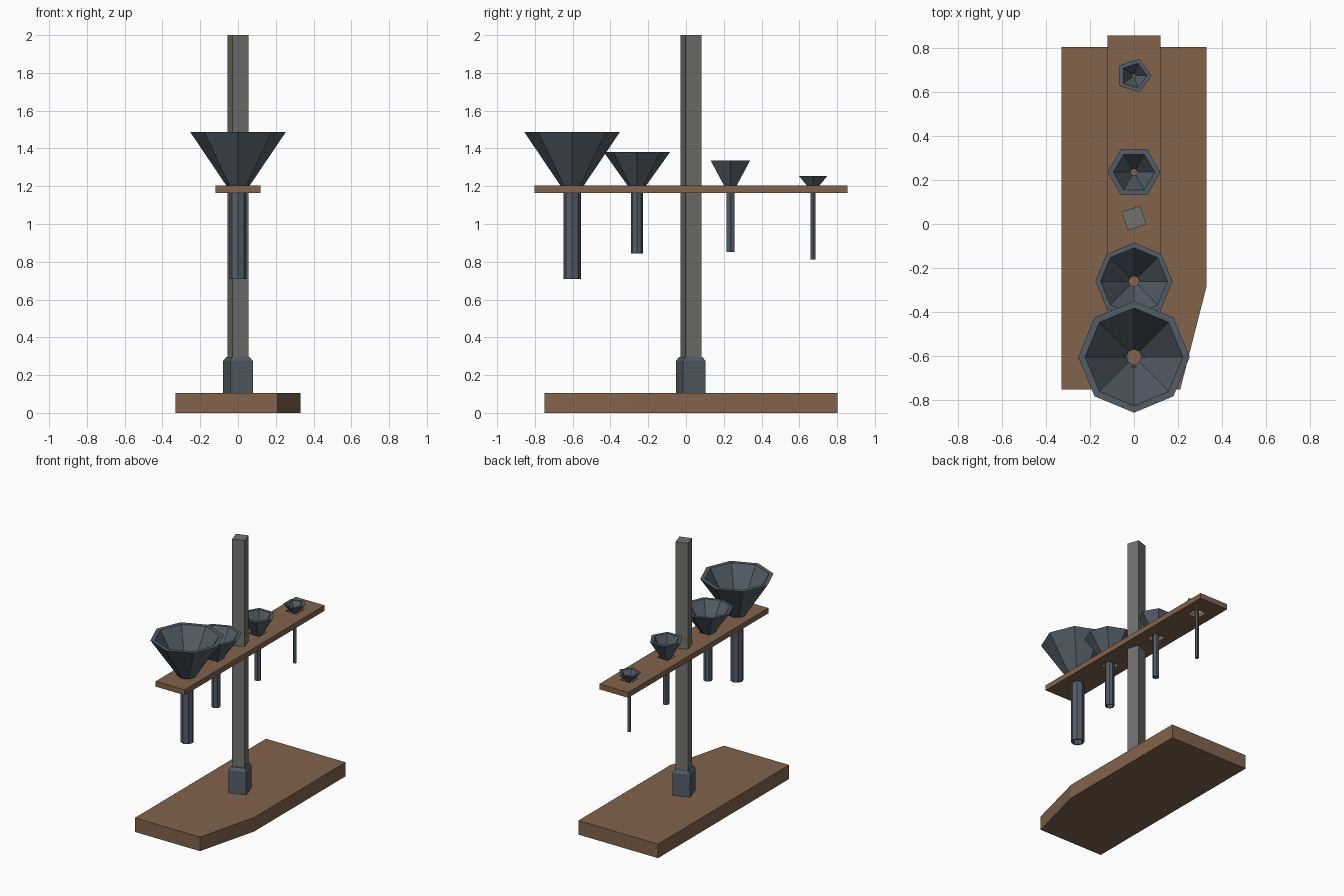
import bpy, bmesh, math
from mathutils import Matrix

if "Cube" in bpy.data.objects:
    bpy.data.objects.remove(bpy.data.objects["Cube"])


def mat(name, rgb):
    m = bpy.data.materials.new(name)
    m.diffuse_color = (*rgb, 1)
    m.use_nodes = True
    m.node_tree.nodes["Principled BSDF"].inputs["Base Color"].default_value = m.diffuse_color
    return m


WOOD = mat("brown wood", (0.22, 0.125, 0.072))
STONE = mat("grey post", (0.165, 0.165, 0.15))
IRON = mat("slate metal", (0.085, 0.11, 0.135))


def finish(bm, name, material):
    bmesh.ops.recalc_face_normals(bm, faces=bm.faces)
    me = bpy.data.meshes.new(name)
    bm.to_mesh(me)
    bm.free()
    me.materials.append(material)
    ob = bpy.data.objects.new(name, me)
    bpy.context.collection.objects.link(ob)
    return ob


def slab(name, outline, z0, z1, material):
    bm = bmesh.new()
    f = bm.faces.new([bm.verts.new((x, y, z0)) for x, y in outline])
    ext = bmesh.ops.extrude_face_region(bm, geom=[f])["geom"]
    bmesh.ops.translate(bm, vec=(0, 0, z1 - z0),
                        verts=[v for v in ext if isinstance(v, bmesh.types.BMVert)])
    return finish(bm, name, material)


def lathe(name, profile, sides, y, angle, material, closed=False):
    """Faceted turned part; profile is (radius, z); closed joins last ring to first."""
    bm = bmesh.new()
    rings = [[bm.verts.new((r * math.cos(angle + math.tau * i / sides),
                            y + r * math.sin(angle + math.tau * i / sides), z))
              for i in range(sides)] for r, z in profile]
    pairs = list(zip(rings, rings[1:]))
    if closed:
        pairs.append((rings[-1], rings[0]))
    else:
        bm.faces.new(rings[0])
        bm.faces.new(rings[-1])
    for a, b in pairs:
        for i in range(sides):
            j = (i + 1) % sides
            bm.faces.new((a[i], a[j], b[j], b[i]))
    return finish(bm, name, material)


# Base with one clipped front corner
slab("base", [(-0.33, -0.75), (0.21, -0.75), (0.33, -0.28), (0.33, 0.803), (-0.33, 0.803)],
     0, 0.105, WOOD)

# Twisted square post and its chamfered socket
TWIST = math.radians(-27)
lathe("post", [(0.0625, 0.1), (0.0625, 2.0)], 4, 0.027, TWIST, STONE)
lathe("post_socket", [(0.088, 0.1), (0.088, 0.275), (0.069, 0.296)], 4, 0.025, TWIST, IRON)

# Shelf
shelf = slab("shelf", [(-0.12, -0.803), (0.12, -0.803), (0.12, 0.855), (-0.12, 0.855)],
             1.165, 1.205, WOOD)

# Funnels: y, sides, angle, rim radius, rim inner, rim z, tube radius, tube inner, tube bottom z
funnels = [
    (-0.603, 8, 90, 0.253, 0.222, 1.487, 0.046, 0.034, 0.71),
    (-0.26, 8, 90, 0.175, 0.152, 1.38, 0.032, 0.024, 0.843),
    (0.235, 6, 0, 0.120, 0.094, 1.335, 0.024, 0.016, 0.853),
    (0.673, 5, 0, 0.080, 0.059, 1.255, 0.014, 0.008, 0.813),
]
bm = bmesh.new()
for n, (y, sides, a, R, Ri, top, r, ri, bottom) in enumerate(funnels, 1):
    neck = 1.18
    lathe(f"funnel_{n}", [(r, bottom), (r, neck), (R, top), (Ri, top), (ri, neck), (ri, bottom)],
          sides, y, math.radians(a), IRON, closed=True)
    bmesh.ops.create_cone(bm, cap_ends=True, segments=4, radius1=0.063, radius2=0.063, depth=0.2,
                          matrix=Matrix.Translation((0, y, 1.185)) @ Matrix.Rotation(math.pi / 4, 4, 'Z'))

# Holes in the shelf that the funnels drop through
cutter = finish(bm, "shelf_hole_cutter", WOOD)
cutter.hide_render = True
cutter.hide_set(True)
mod = shelf.modifiers.new("holes", 'BOOLEAN')
mod.operation = 'DIFFERENCE'
mod.solver = 'EXACT'
mod.object = cutter
